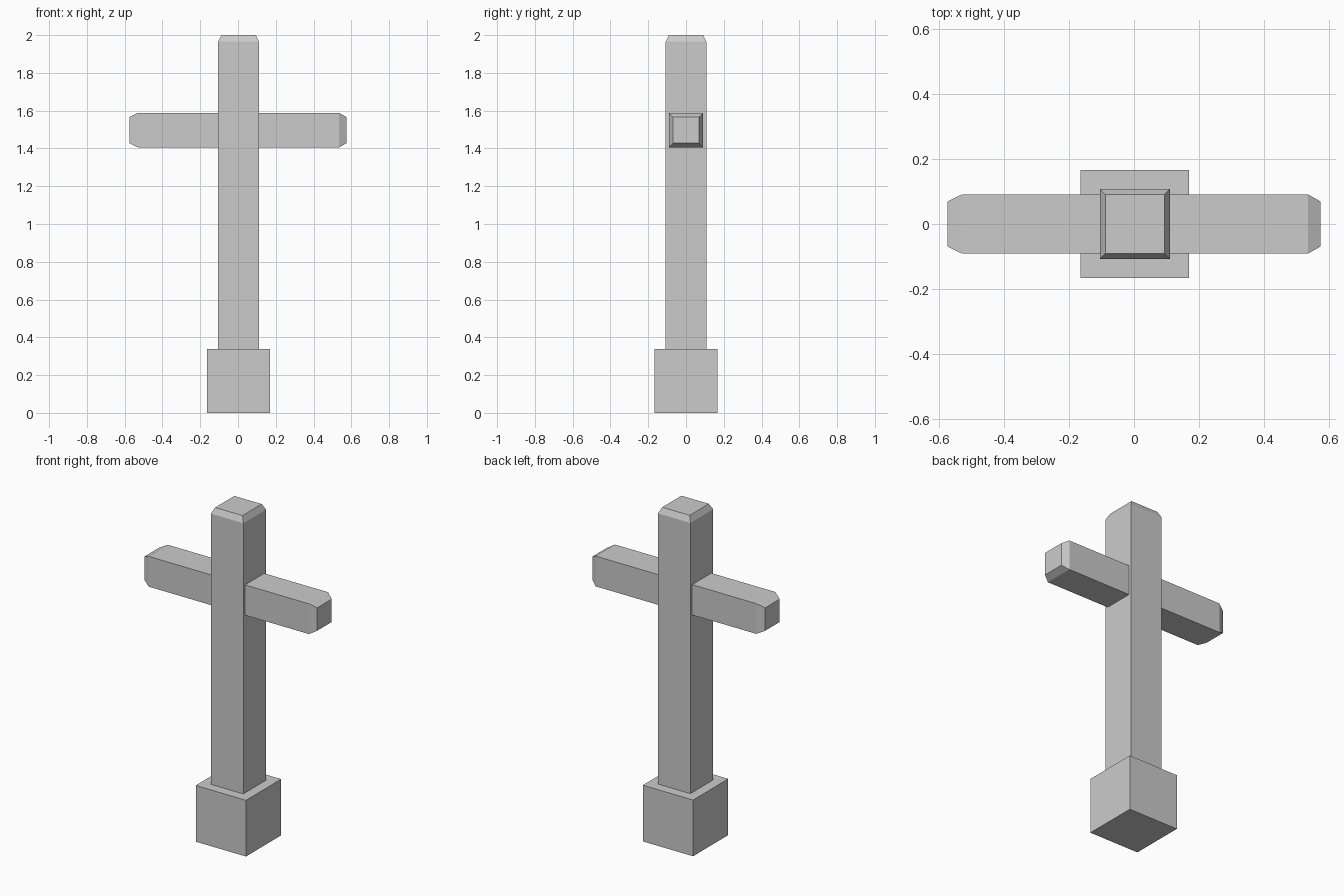
import bpy
import bmesh
from mathutils import Matrix

if "Cube" in bpy.data.objects:
    bpy.data.objects.remove(bpy.data.objects["Cube"])


def beam(name, sections, matrix=Matrix()):
    """Square beam along local z from (z, half_width) sections."""
    bm = bmesh.new()
    rings = [[bm.verts.new((sx * h, sy * h, z))
              for sx, sy in ((-1, -1), (1, -1), (1, 1), (-1, 1))]
             for z, h in sections]
    for a, b in zip(rings, rings[1:]):
        for i in range(4):
            j = (i + 1) % 4
            bm.faces.new((a[i], a[j], b[j], b[i]))
    bm.faces.new(rings[0][::-1])
    bm.faces.new(rings[-1])
    bmesh.ops.transform(bm, matrix=matrix, verts=bm.verts)
    bmesh.ops.recalc_face_normals(bm, faces=bm.faces)
    mesh = bpy.data.meshes.new(name)
    bm.to_mesh(mesh)
    bm.free()
    obj = bpy.data.objects.new(name, mesh)
    bpy.context.collection.objects.link(obj)
    return obj


CX = 0.003  # post sits very slightly right of the crossbar centre
shift = Matrix.Translation((CX, 0, 0))

# Square foot block
beam("base_block", [(0, 0.167), (0.338, 0.167)], shift)

# Upright post with chamfered top, standing on the block
beam("upright_post", [(0.338, 0.108), (1.965, 0.108), (2.0, 0.091)], shift)

# Crossbar with chamfered ends, passing through the post
beam("crossbar",
     [(-0.575, 0.069), (-0.53, 0.091), (0.536, 0.091), (0.575, 0.069)],
     Matrix.Translation((0, 0, 1.497)) @ Matrix.Rotation(1.5707963, 4, 'Y'))
